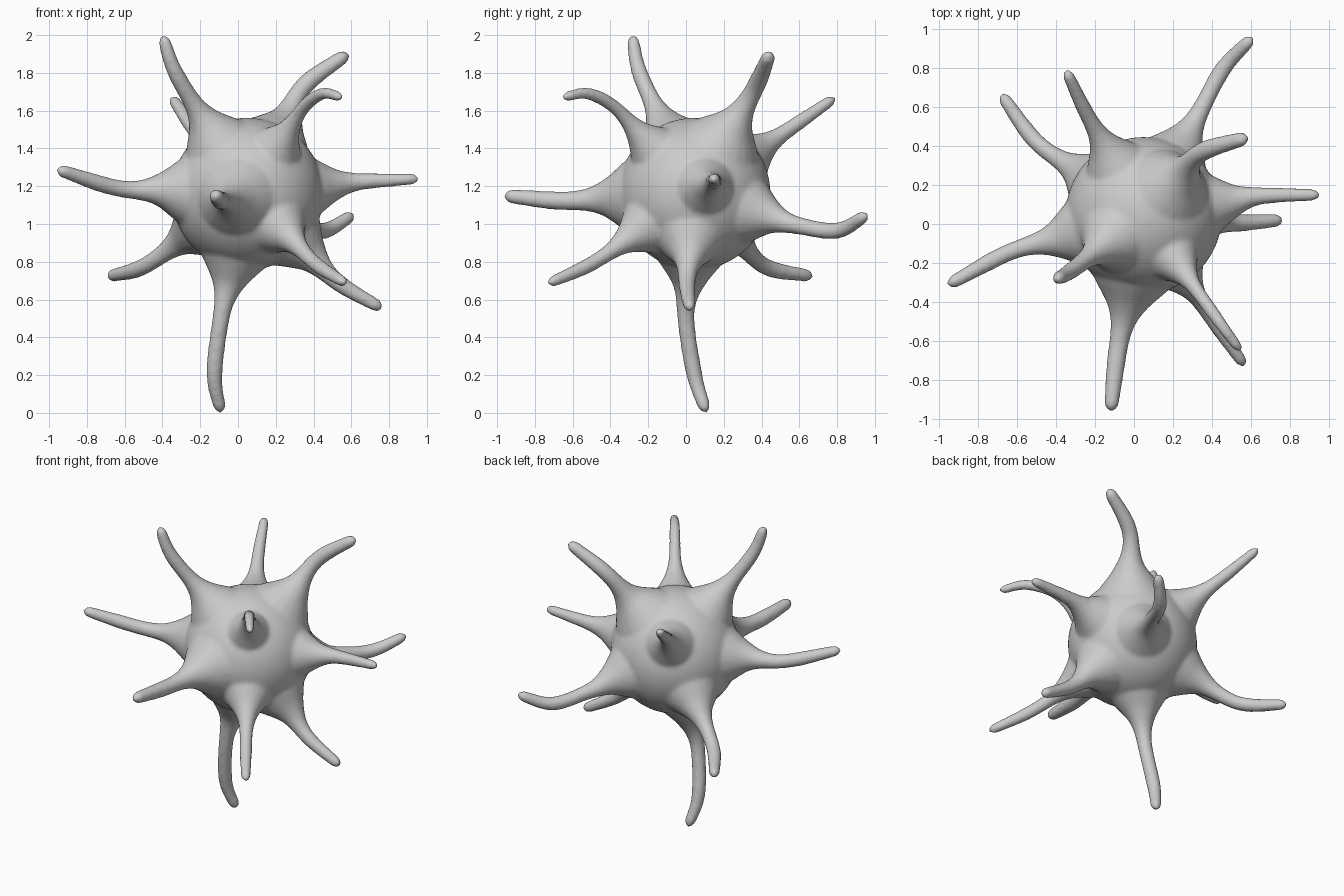
import bpy, bmesh, math
from mathutils import Vector

if "Cube" in bpy.data.objects:
    bpy.data.objects.remove(bpy.data.objects["Cube"])

C = Vector((0.05, 0.045, 1.16))      # body centre
R = 0.402                            # body radius


def arm_radius(d):
    # wide flare near the body, settling to a thin arm
    return .044 + .166 * math.exp(-((max(d, .27) - .27) / .19) ** 2)


def spline(pts, n=20):
    p = [2 * pts[0] - pts[1]] + pts + [2 * pts[-1] - pts[-2]]
    out = []
    for i in range(1, len(p) - 2):
        a, b, c, d = p[i - 1:i + 3]
        for k in range(n):
            t = k / n
            out.append(.5 * (2 * b + (c - a) * t + (2 * a - 5 * b + 4 * c - d) * t * t
                             + (3 * b - a - 3 * c + d) * t ** 3))
    return out + [pts[-1]]


def add_arm(bm, *bends, fat=1.0, sides=20):
    # the arm leaves the body radially, passes its bends and ends at the last one
    pts = [Vector(p) for p in bends]
    out = (pts[0] - C).normalized()
    path = spline([C + out * .27, C + out * .46] + pts)
    left = [0.0]                     # distance left to the tip
    for a, b in zip(path[::-1], path[-2::-1]):
        left.insert(0, left[0] + (a - b).length)
    rings = []
    side = out.orthogonal()
    for i, p in enumerate(path):
        t = (path[min(i + 1, len(path) - 1)] - path[max(i - 1, 0)]).normalized()
        side = (side - t * side.dot(t)).normalized()
        up = t.cross(side)
        s = left[i]
        r = fat * arm_radius((p - C).length) * (.74 + .26 * min(1, s / .25))
        if s < .05:                  # rounded tip
            r *= math.sqrt(max(.03, 1 - (1 - s / .05) ** 2))
        rings.append([bm.verts.new(p + r * (math.cos(q) * side + math.sin(q) * up))
                      for q in (2 * math.pi * k / sides for k in range(sides))])
    for a, b in zip(rings, rings[1:]):
        for k in range(sides):
            j = (k + 1) % sides
            bm.faces.new((a[k], a[j], b[j], b[k]))
    bm.faces.new(rings[0][::-1])
    bm.faces.new(rings[-1])


bm = bmesh.new()

# round body
ball = bmesh.ops.create_icosphere(bm, subdivisions=5, radius=R)
bmesh.ops.translate(bm, verts=ball["verts"], vec=C)

# upper arms
add_arm(bm, (-.33, -.245, 1.8), (-.4, -.285, 2))
add_arm(bm, (.35, .37, 1.73), (.585, .445, 1.905), fat=1.1)
add_arm(bm, (.35, -.38, 1.62), (.45, -.52, 1.69), (.55, -.655, 1.67), fat=.8)
add_arm(bm, (-.25, .58, 1.525), (-.35, .79, 1.67), fat=.9)
# middle arms
add_arm(bm, (-.64, -.145, 1.19), (-.96, -.315, 1.29))
add_arm(bm, (.66, .145, 1.225), (.96, .15, 1.24), fat=.9)
add_arm(bm, (.34, .58, .995), (.46, .8, .965), (.61, .96, 1.05))
add_arm(bm, (-.085, -.66, 1.123), (-.12, -.965, 1.15), fat=1.1)
# lower arms
add_arm(bm, (-.5, .42, .775), (-.685, .67, .722))
add_arm(bm, (.41, -.5, .79), (.57, -.73, .685), fat=.9)
add_arm(bm, (.53, .005, .69), (.765, .02, .55))
add_arm(bm, (-.09, 0, .5), (-.125, .045, .2), (-.09, .108, 0))

mesh = bpy.data.meshes.new("spiky_body")
bm.to_mesh(mesh)
bm.free()
body = bpy.data.objects.new("spiky_body", mesh)
bpy.context.collection.objects.link(body)

# fuse everything into one skin and soften the joins
fuse = body.modifiers.new("fuse", "REMESH")
fuse.mode = "VOXEL"
fuse.voxel_size = .012
fuse.use_smooth_shade = True
soften = body.modifiers.new("soften", "SMOOTH")
soften.factor = .5
soften.iterations = 10
